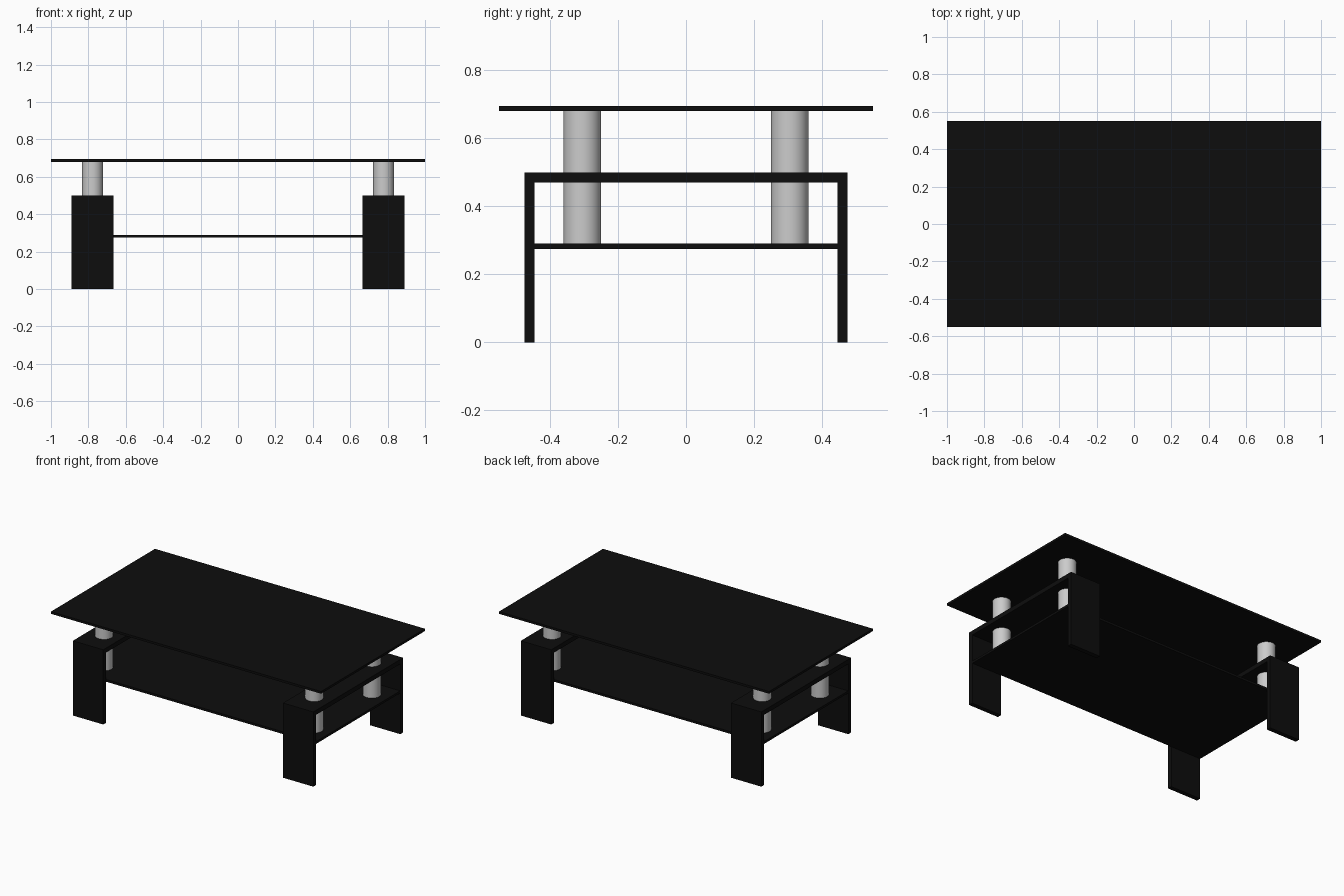
import bpy, bmesh
from mathutils import Matrix

if "Cube" in bpy.data.objects:
    bpy.data.objects.remove(bpy.data.objects["Cube"], do_unlink=True)


def make_material(name, value):
    mat = bpy.data.materials.new(name)
    mat.use_nodes = True
    color = (value, value, value, 1)
    mat.diffuse_color = color
    mat.node_tree.nodes["Principled BSDF"].inputs["Base Color"].default_value = color
    return mat


black = make_material("black", 0.004)
silver = make_material("silver grey", 0.6)


def add_object(name, bm, mat):
    bmesh.ops.recalc_face_normals(bm, faces=bm.faces)
    mesh = bpy.data.meshes.new(name)
    bm.to_mesh(mesh)
    bm.free()
    mesh.materials.append(mat)
    obj = bpy.data.objects.new(name, mesh)
    bpy.context.collection.objects.link(obj)
    return obj


def panel(name, half_x, half_y, bottom, top):
    bm = bmesh.new()
    bmesh.ops.create_cube(bm, size=1)
    bmesh.ops.scale(bm, vec=(2 * half_x, 2 * half_y, top - bottom), verts=bm.verts)
    bmesh.ops.translate(bm, vec=(0, 0, (bottom + top) / 2), verts=bm.verts)
    return add_object(name, bm, black)


def leg_frame(name, x):
    # Upside-down U profile swept across the width of the leg
    outer, inner, top, under, width = 0.475, 0.445, 0.5, 0.47, 0.225
    profile = [(-outer, 0), (-outer, top), (outer, top), (outer, 0),
               (inner, 0), (inner, under), (-inner, under), (-inner, 0)]
    bm = bmesh.new()
    face = bm.faces.new([bm.verts.new((x - width / 2, y, z)) for y, z in profile])
    swept = bmesh.ops.extrude_face_region(bm, geom=[face])["geom"]
    moved = [v for v in swept if isinstance(v, bmesh.types.BMVert)]
    bmesh.ops.translate(bm, vec=(width, 0, 0), verts=moved)
    return add_object(name, bm, black)


def post(name, x, y, bottom, top):
    bm = bmesh.new()
    bmesh.ops.create_cone(bm, cap_ends=True, segments=32, radius1=0.055, radius2=0.055,
                          depth=top - bottom,
                          matrix=Matrix.Translation((x, y, (bottom + top) / 2)))
    obj = add_object(name, bm, silver)
    for face in obj.data.polygons:
        face.use_smooth = abs(face.normal.z) < 0.5
    for edge in obj.data.edges:
        a, b = (obj.data.vertices[i].co.z for i in edge.vertices)
        edge.use_edge_sharp = abs(a - b) < 0.01
    return obj


# Table top and lower shelf
panel("table_top", 1.0, 0.55, 0.68, 0.695)
panel("lower_shelf", 0.89, 0.445, 0.275, 0.29)

# Leg frames with posts above and below each crossbar
for side, sx in (("left", 1), ("right", -1)):
    leg_frame(side + "_leg_frame", sx * 0.778)
    for end, sy in (("front", -1), ("back", 1)):
        name = f"{end}_{side}"
        post(name + "_lower_post", sx * 0.778, sy * 0.305, 0.29, 0.47)
        post(name + "_upper_post", sx * 0.778, sy * 0.305, 0.5, 0.68)
